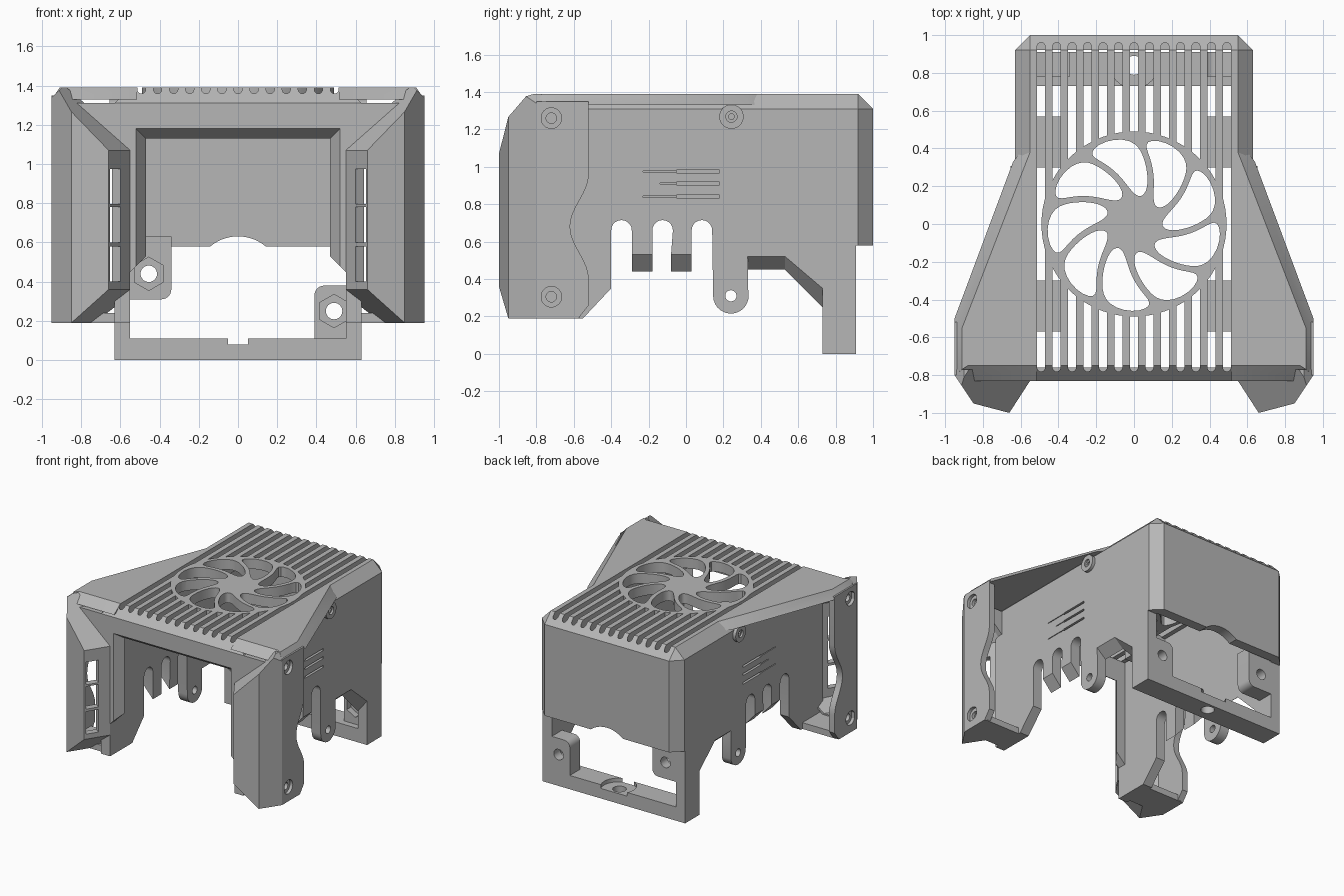
import bpy, bmesh, math
from mathutils import Vector

if "Cube" in bpy.data.objects:
    bpy.data.objects.remove(bpy.data.objects["Cube"])

grey = bpy.data.materials.new("warm_grey_plastic")
grey.use_nodes = True
COLOUR = (0.47, 0.47, 0.47, 1)
grey.diffuse_color = COLOUR
for node in grey.node_tree.nodes:
    if node.type == 'BSDF_PRINCIPLED':
        node.inputs["Base Color"].default_value = COLOUR


def finish(name, bm):
    bmesh.ops.remove_doubles(bm, verts=bm.verts, dist=1e-5)
    bmesh.ops.recalc_face_normals(bm, faces=bm.faces)
    me = bpy.data.meshes.new(name)
    bm.to_mesh(me)
    bm.free()
    me.materials.append(grey)
    ob = bpy.data.objects.new(name, me)
    bpy.context.scene.collection.objects.link(ob)
    return ob


def place(axis, u, v, w):
    return {'x': (w, u, v), 'y': (u, w, v), 'z': (u, v, w)}[axis]


def prism(name, pts, axis, a, b, pts_b=None):
    """Extrude a 2D outline along an axis, optionally to a second outline."""
    bm = bmesh.new()
    lo = [bm.verts.new(place(axis, u, v, a)) for u, v in pts]
    hi = [bm.verts.new(place(axis, u, v, b)) for u, v in (pts_b or pts)]
    n = len(pts)
    bm.faces.new(lo)
    bm.faces.new(hi)
    for i in range(n):
        j = (i + 1) % n
        bm.faces.new((lo[i], lo[j], hi[j], hi[i]))
    return finish(name, bm)


def arc(cu, cv, r, start, end, n):
    return [(cu + r * math.cos(math.radians(start + (end - start) * i / n)),
             cv + r * math.sin(math.radians(start + (end - start) * i / n))) for i in range(n + 1)]


def cyl(name, axis, cu, cv, r, a, b, n=32):
    return prism(name, arc(cu, cv, r, 0, 360, n)[:-1], axis, a, b)


def box(name, x0, x1, y0, y1, z0, z1):
    return prism(name, [(x0, y0), (x1, y0), (x1, y1), (x0, y1)], 'z', z0, z1)


def cut(ob, *cutters):
    for c in cutters:
        m = ob.modifiers.new("cut", 'BOOLEAN')
        m.operation, m.solver, m.object = 'DIFFERENCE', 'EXACT', c
        dg = bpy.context.evaluated_depsgraph_get()
        me = bpy.data.meshes.new_from_object(ob.evaluated_get(dg))
        ob.modifiers.clear()
        ob.data = me
        bpy.data.objects.remove(c)
    return ob


def mirror(ob, name):
    bm = bmesh.new()
    bm.from_mesh(ob.data)
    for v in bm.verts:
        v.co.x = -v.co.x
    return finish(name, bm)


def both(ob):
    base = ob.name
    ob.name = "left_" + base
    mirror(ob, "right_" + base)


def sym(half):
    return half + [(-u, v) for u, v in reversed(half)]


# Top lid with chamfered rim, vent slots and fan hole
T0, T1 = 1.31, 1.39
lid = prism("top_lid", sym([(.55, 1), (.63, .92), (.63, -.83)]), 'z', T0, T1,
            sym([(.55, .92), (.55, .92), (.55, -.75)]))
for i in range(13):
    x = (i - 6) * .082
    slot = arc(x, .94, .021, 0, 180, 8) + arc(x, -.76, .021, 180, 360, 8)
    cut(lid, prism("slot", slot, 'z', 1.2, 1.5))
cut(lid, cyl("hole", 'z', 0, 0, .48, 1.2, 1.5, 64))

# Fan grille with swept openings
grille = cyl("fan_grille", 'z', 0, 0, .49, T0, T1, 72)
STEPS = 18
for k in range(9):
    sides = ([], [])
    for i in range(STEPS + 1):
        t = .5 - .5 * math.cos(math.pi * i / STEPS)
        r = .15 + .31 * t
        half = (math.pi / 9 - .018 / r) * math.sqrt(max(0, 1 - abs(2 * t - 1) ** 6))
        mid = math.radians(80 + 40 * k) + .5 * t
        for side, s in zip(sides, (-1, 1)):
            side.append((r * math.cos(mid + s * half), r * math.sin(mid + s * half)))
    cut(grille, prism("opening", sides[0] + sides[1][-2:0:-1], 'z', 1.2, 1.5))

# Flared wings beside the lid
both(prism("wing", [(.515, .38), (.60, .38), (.64, .33), (.95, -.5), (.95, -.8), (.9, -.83), (.515, -.83)],
           'z', 1.33, T1,
           [(.515, .38), (.55, .38), (.57, .33), (.91, -.55), (.91, -.77), (.88, -.75), (.515, -.75)]))

# Fan screw blocks under the lid
for s, tag in ((1, "rear"), (-1, "front")):
    both(box(tag + "_fan_block", .39, .56, s * .435 - .135, s * .435 + .135, 1.2, 1.32))

# Back wall with arched lower edge
cut(prism("back_wall", [(-.55, 1), (.55, 1), (.63, .92), (-.63, .92)], 'z', .58, T0),
    cyl("arch", 'y', 0, .41, .221, .8, 1.1, 64))

# Side walls: comb slots, lug, rear post; third value lifts the outer edge into a chamfer
path = [(-.83, T0, 0), (.92, T0, 0), (.92, .58, 0), (.91, .58, 0), (.91, 0, 0), (.73, 0, 0),
        (.73, .25, .1), (.53, .45, .07), (.33, .45, .07)]
path += [(y, z, 0) for y, z in arc(.24, .31, .095, -10, -180, 12)]
for y in (.085, -.125, -.345):
    path += [(a, b, 0) for a, b in arc(y, .66, .055, 0, 180, 10)]
    if y > -.3:
        path += [(y - .055, .44, .09), (y - .165, .44, .09)]
path += [(-.4, .35, 0), (-.55, .19, 0), (-.83, .19, 0)]
wall = prism("side_wall", [(y, z) for y, z, d in path], 'x', .55, .63, [(y, z + d) for y, z, d in path])
cut(wall, cyl("lug_hole", 'x', .24, .31, .03, .4, .8))
for z, start in ((.975, -.23), (.91, -.14), (.84, -.23)):
    cut(wall, box("thin_groove", .615, .7, start, -.05, z - .003, z + .003),
        box("wide_groove", .605, .7, -.05, .18, z - .008, z + .008))
both(wall)

# Upper screw bosses on the side walls
both(cut(cyl("upper_boss", 'x', .243, 1.268, .065, .58, .655),
         cyl("rim", 'x', .243, 1.268, .03, .64, .7), cyl("bore", 'x', .243, 1.268, .015, .5, .7)))

# Front frame with bevelled opening
outer = [(.84, T0), (.58, 1.07), (.58, .19), (.55, .19), (.55, .45)]
prism("front_frame", sym(outer + [(.52, .48), (.52, 1.18)]), 'y', -.83, -.76,
      sym(outer + [(.47, .53), (.47, 1.13)]))


# Front duct pillars: a footprint trimmed by sloped roof and floor planes
def duct_solid(name, plan, z0, z1, roof, floor):
    bm = bmesh.new()
    tmp = prism("tmp", plan, 'z', z0, z1)
    bm.from_mesh(tmp.data)
    bpy.data.objects.remove(tmp)
    corner = Vector((.66, -1, 0))
    for off, no in ((Vector((0, 0, roof)), Vector((-.884, -.572, 1))),
                    (Vector((0, 0, floor)), Vector((-.765, -.495, -1))),
                    (Vector((.29, 0, z1 - .05)), Vector((1, 0, 1)))):
        bmesh.ops.bisect_plane(bm, geom=bm.verts[:] + bm.edges[:] + bm.faces[:], dist=1e-5,
                               plane_co=corner + off, plane_no=no, clear_outer=True)
    hull = bmesh.new()
    for v in bm.verts:
        hull.verts.new(v.co)
    bm.free()
    bmesh.ops.convex_hull(hull, input=hull.verts)
    bmesh.ops.dissolve_limit(hull, angle_limit=.01, verts=hull.verts, edges=hull.edges)
    return finish(name, hull)


pillar = duct_solid("duct_pillar", [(.95, -.77), (.95, -.8), (.85, -.95), (.66, -1), (.55, -.83), (.55, -.77)],
                    .19, T1, 1.07, .36)
cut(pillar, duct_solid("cavity", [(.9, -.7), (.9, -.79), (.82, -.9), (.68, -.94), (.61, -.82), (.61, -.7)],
                       .25, 1.33, 1.03, .38))
along, inward, mid = Vector((-.543, .84)), Vector((.84, .543)), Vector((.625, -.948))
for z in (.49, .69, .885):
    quad = [mid + along * a + inward * b for a, b in ((-.05, -.09), (.05, -.09), (.05, .09), (-.05, .09))]
    cut(pillar, prism("outlet", [tuple(q) for q in quad], 'z', z - .09, z + .09))
both(pillar)

# Outer duct plates with a curved rear edge and countersunk holes
edge = [(-.57 + .05 * math.cos(2 * math.pi * i / 16), .4 + .56 * i / 16) for i in range(17)]
plate = prism("duct_plate", [(-.8, .19), (-.575, .19), (-.52, .26)] + edge + [(-.52, 1.35), (-.8, 1.35)],
              'x', .9, .95)
for z in (1.26, .305):
    cut(plate, cyl("sink", 'x', -.72, z, .055, .925, 1), cyl("bore", 'x', -.72, z, .028, .8, 1))
both(plate)
both(box("duct_floor", .57, .93, -.8, -.57, .19, .24))

# Lower rear crossbar with a recessed screw hole
cut(box("rear_crossbar", -.63, .63, .73, .91, 0, .11),
    cyl("recess", 'z', 0, .85, .13, .08, .2), cyl("bore", 'z', 0, .84, .05, -.1, .2))

# Rear mounting lugs with hexagonal nut pockets
right_lug = [(-.56, .31)] + arc(-.39, .36, .05, -90, 0, 6) + [(-.34, .63), (-.47, .63), (-.56, .57)]
left_lug = [(.56, .1), (.39, .1)] + arc(.44, .33, .05, 180, 90, 6) + [(.56, .38)]
for name, shape, x, z in (("right_rear_lug", right_lug, -.455, .44), ("left_rear_lug", left_lug, .49, .25)):
    cut(prism(name, shape, 'y', .78, .91),
        prism("pocket", arc(x, z, .085, 30, 330, 5), 'y', .7, .83),
        cyl("bore", 'y', x, z, .042, .7, 1))

# Crisp edges, smooth round walls
for ob in bpy.context.scene.objects:
    ob.select_set(ob.type == 'MESH')
    if ob.type == 'MESH':
        bpy.context.view_layer.objects.active = ob
bpy.ops.object.shade_smooth_by_angle(angle=math.radians(25))
